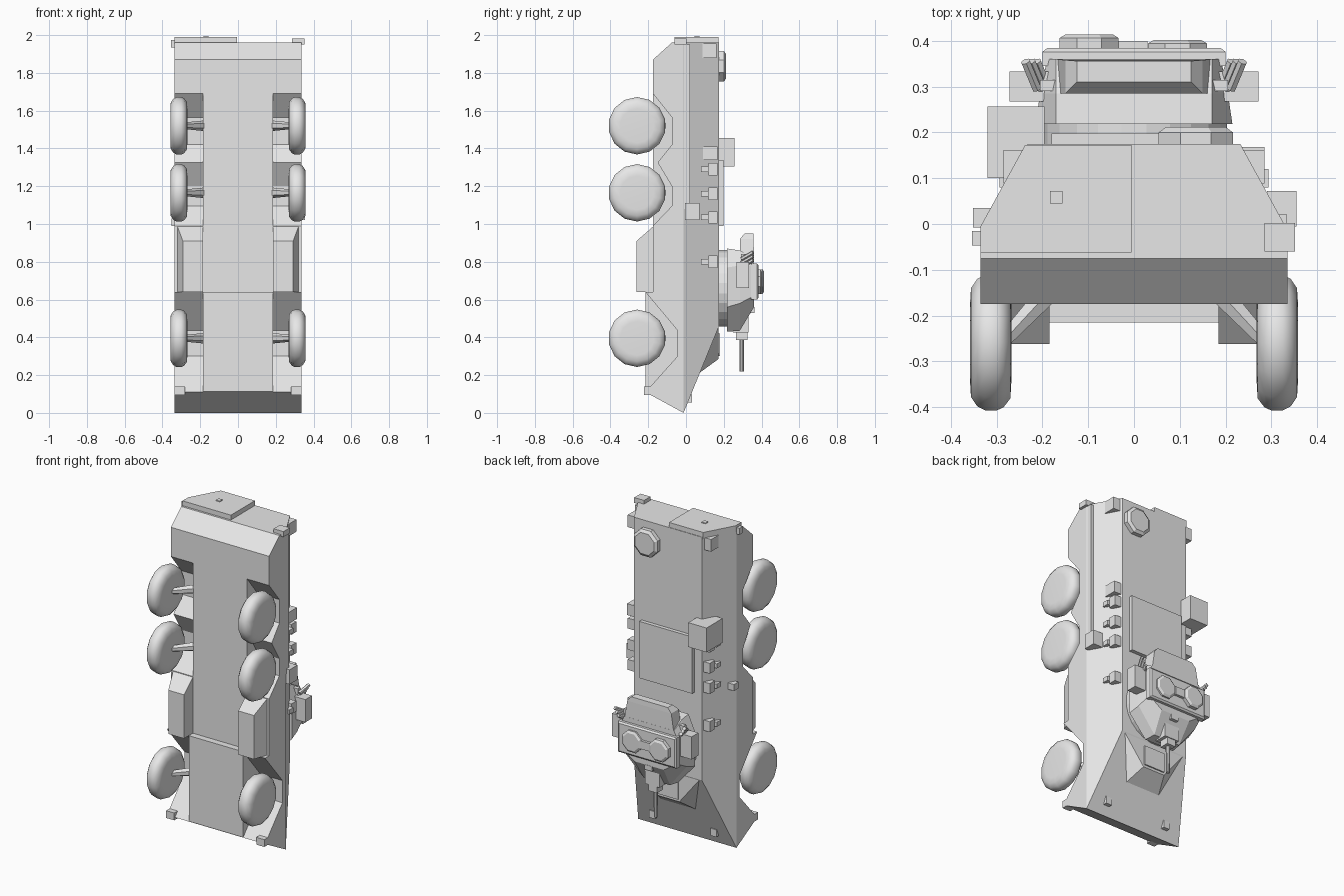
import bpy, bmesh, math
from mathutils import Vector, Matrix

if "Cube" in bpy.data.objects:
    bpy.data.objects.remove(bpy.data.objects["Cube"])

grey = bpy.data.materials.new("plain grey")
grey.diffuse_color = (0.8, 0.8, 0.8, 1)
grey.use_nodes = True
grey.node_tree.nodes["Principled BSDF"].inputs["Base Color"].default_value = grey.diffuse_color


def finish(name, bm, smooth=False):
    bmesh.ops.recalc_face_normals(bm, faces=bm.faces)
    me = bpy.data.meshes.new(name)
    bm.to_mesh(me)
    bm.free()
    me.materials.append(grey)
    ob = bpy.data.objects.new(name, me)
    bpy.context.collection.objects.link(ob)
    if smooth:
        bpy.ops.object.select_all(action='DESELECT')
        ob.select_set(True)
        bpy.context.view_layer.objects.active = ob
        bpy.ops.object.shade_smooth_by_angle(angle=math.radians(50))
    return ob


def loft(name, axis, sections, smooth=False):
    """Join matching outlines placed along an axis; outlines use the other two axes."""
    bm = bmesh.new()
    rings = []
    for pts, d in sections:
        ring = []
        for a, b in pts:
            co = {'x': (d, a, b), 'y': (a, d, b), 'z': (a, b, d)}[axis]
            ring.append(bm.verts.new(co))
        rings.append(ring)
    n = len(rings[0])
    for r, s in zip(rings, rings[1:]):
        for i in range(n):
            bm.faces.new((r[i], r[(i + 1) % n], s[(i + 1) % n], s[i]))
    bm.faces.new(rings[0])
    bm.faces.new(rings[-1])
    return finish(name, bm, smooth)


def prism(name, axis, pts, a, b):
    return loft(name, axis, [(pts, a), (pts, b)])


def box(name, x0, x1, y0, y1, z0, z1):
    return prism(name, 'z', [(x0, y0), (x1, y0), (x1, y1), (x0, y1)], z0, z1)


def ngon(n, r, ca, cb, turn=0.5):
    return [(ca + r * math.cos(2 * math.pi * (i + turn) / n),
             cb + r * math.sin(2 * math.pi * (i + turn) / n)) for i in range(n)]


def hull_of(name, pts):
    bm = bmesh.new()
    for p in pts:
        bm.verts.new(p)
    bmesh.ops.convex_hull(bm, input=bm.verts)
    bmesh.ops.dissolve_limit(bm, angle_limit=0.01, verts=bm.verts, edges=bm.edges)
    return finish(name, bm)


def rod(name, p, q, r0, r1, n=8):
    p, q = Vector(p), Vector(q)
    bm = bmesh.new()
    m = Matrix.Translation((p + q) / 2) @ (q - p).to_track_quat('Z', 'Y').to_matrix().to_4x4()
    bmesh.ops.create_cone(bm, cap_ends=True, segments=n, radius1=r0, radius2=r1,
                          depth=(q - p).length, matrix=m)
    return finish(name, bm)


# Hull: side outline with wheel arches, trimmed by the sloped cross-section
side = [(-.013, 0), (-.215, .11), (-.045, .3), (-.045, .437), (-.215, .64), (-.175, .64),
        (-.175, .99), (-.075, 1.095), (-.075, 1.2), (-.15, 1.325), (-.075, 1.42),
        (-.075, 1.565), (-.175, 1.69), (-.175, 1.87), (-.075, 1.96), (.175, 1.96), (.175, .46)]
hull = prism("hull", 'x', side, -.36, .36)
cross = [(-.335, -.3), (.335, -.3), (.335, -.013), (.232, .175), (.232, .3),
         (-.232, .3), (-.232, .175), (-.335, -.013)]
cutter = prism("hull_cutter", 'z', cross, -.1, 2.1)
mod = hull.modifiers.new("trim", 'BOOLEAN')
mod.operation, mod.solver, mod.object = 'INTERSECT', 'EXACT', cutter
bpy.context.view_layer.objects.active = hull
hull.select_set(True)
bpy.ops.object.modifier_apply(modifier="trim")
bpy.data.objects.remove(cutter)

# Narrow lower hull between the wheels
belly = [(-.04, .03), (-.215, .112), (-.215, .64), (-.175, .64), (-.175, 1.868),
         (-.08, 1.95), (0, 1.95), (0, .1)]
prism("belly", 'x', belly, -.185, .185)

# Driver hood rising from the sloped nose
hull_of("driver_hood", [(s * x, y, z) for s in (-1, 1) for x, y, z in
        ((.125, .055, .2), (.075, .172, .285), (.215, .172, .46), (.1, .0, .3), (.2, .1, .46))])
box("driver_hatch", -.07, .07, .165, .18, .3, .42)

# Wheels, axle arms and side stowage
for s, sname in ((-1, "left"), (1, "right")):
    for i, z in enumerate((.395, 1.165, 1.52)):
        prof = [(.268, .09), (.27, .125), (.285, .145), (.3, .152), (.325, .152), (.342, .143),
                (.356, .122), (.358, .09)]
        loft(f"{sname}_wheel_{i}", 'x', [(ngon(14, r, -.259, z), s * x) for x, r in prof], True)
        rod(f"{sname}_axle_arm_{i}", (s * .16, -.12, z), (s * .28, -.25, z), .03, .018, 6)
    hull_of(f"{sname}_side_stowage", [(s * x, y, z) for x, y, z in
            ((.185, -.262, .64), (.292, -.262, .64), (.185, -.262, .91), (.292, -.262, .91),
             (.322, -.17, .64), (.185, -.17, .64), (.322, -.17, .99), (.185, -.17, .99))])
    x0, x1 = sorted((s * .2, s * .285))
    box(f"{sname}_rear_lamp", x0, x1, .088, .162, 1.88, 1.955)
    box(f"{sname}_side_locker", x0, x1, .09, .168, 1.34, 1.41)
    # Grab brackets along the sloped sides
    for i, z in enumerate((.80, 1.035, 1.16, 1.29)):
        a, b = sorted((s * .22, s * .28))
        box(f"{sname}_bracket_{i}", a, b, .12, .168, z - .032, z + .032)
        a, b = sorted((s * .25, s * .294))
        box(f"{sname}_bracket_stub_{i}", a, b, .08, .12, z - .014, z + .014)
    a, b = sorted((s * .19, s * .23))
    box(f"{sname}_head_lamp", a, b, -.01, .033, .055, .1)
    a, b = sorted((s * .28, s * .335))
    box(f"{sname}_tow_lug", a, b, -.222, -.17, .095, .14)

# Rear door, fittings and side rail
prism("rear_door", 'z', [(-.335, -.062), (-.005, -.062), (-.005, .172), (-.238, .172),
                         (-.335, -.005)], 1.95, 1.99)
box("door_handle", -.183, -.156, .045, .072, 1.98, 1.995)
box("rear_step_right", .285, .352, -.06, .002, 1.95, 1.983)
box("rear_hook_left", -.354, -.315, -.047, -.015, 1.935, 1.975)
box("side_rail", .29, .333, -.012, .022, 1.08, 1.95)
box("side_box_right", .29, .355, -.005, .072, 1.02, 1.11)
box("side_box_left", -.352, -.31, -.008, .035, .99, 1.03)

# Deck: large panel, stowage bin and round hatch
box("deck_panel", -.18, .18, .17, .198, .99, 1.34)
box("deck_bin", -.32, -.195, .1, .257, 1.305, 1.455)
loft("deck_hatch", 'y', [(ngon(8, .088, .135, 1.835), .165), (ngon(8, .088, .135, 1.835), .2),
                         (ngon(8, .07, .135, 1.835), .212)])

# Turret
loft("turret_ring", 'y', [(ngon(24, .205, 0, .66), .165), (ngon(24, .205, 0, .66), .225)])


def plan(w, wf, z0, z1, z2, z3, wr):
    return [(-wf, z0), (wf, z0), (w, z1), (w, z2), (wr, z3), (-wr, z3), (-w, z2), (-w, z1)]


loft("turret_body", 'y', [(plan(.215, .1, .43, .56, .77, .87, .17), .218),
                          (plan(.205, .09, .435, .58, .78, .86, .17), .285),
                          (plan(.19, .1, .56, .62, .78, .82, .17), .36)])
loft("turret_bustle", 'z', [([(-.17, .285), (.17, .285), (.17, .36), (-.17, .36)], .8),
                            ([(-.15, .285), (.15, .285), (.15, .358), (-.15, .358)], .92),
                            ([(-.125, .31), (.125, .31), (.125, .356), (-.125, .356)], .95)])
loft("turret_roof", 'y', [([(-.2, .6), (.2, .6), (.2, .79), (-.2, .79)], .345),
                          ([(-.2, .6), (.2, .6), (.2, .79), (-.2, .79)], .376),
                          ([(-.19, .61), (.19, .61), (.19, .78), (-.19, .78)], .384)])
for name, x, r, top in (("commander_hatch", -.098, .07, .414), ("gunner_hatch", .095, .07, .402)):
    loft(name, 'y', [(ngon(8, r, x, .695), .37), (ngon(8, r, x, .695), top - .008),
                     (ngon(8, r - .014, x, .695), top)])
box("roof_periscope", -.035, .03, .375, .4, .67, .72)
box("front_sight", -.02, .03, .335, .362, .53, .56)

# Gun
box("gun_mantlet", -.05, .05, .25, .33, .425, .52)
box("gun_block", -.03, .03, .265, .325, .385, .435)
rod("gun_barrel", (0, .295, .22), (0, .295, .4), .011, .013, 10)

# Turret side boxes and angled smoke tubes
for s, sname in ((-1, "left"), (1, "right")):
    a, b = sorted((s * .17, s * .272))
    box(f"{sname}_turret_box", a, b, .268, .333, .66, .8)
    for i in range(3):
        z = .79 + .02 * i
        x = .2 + .012 * i
        rod(f"{sname}_smoke_tube_{i}", (s * (x - .012), .295, z - .015),
            (s * (x + .013), .355, z + .02), .011, .011, 6)
    a, b = sorted((s * .16, s * .205))
    box(f"{sname}_tube_mount", a, b, .29, .315, .77, .84)
